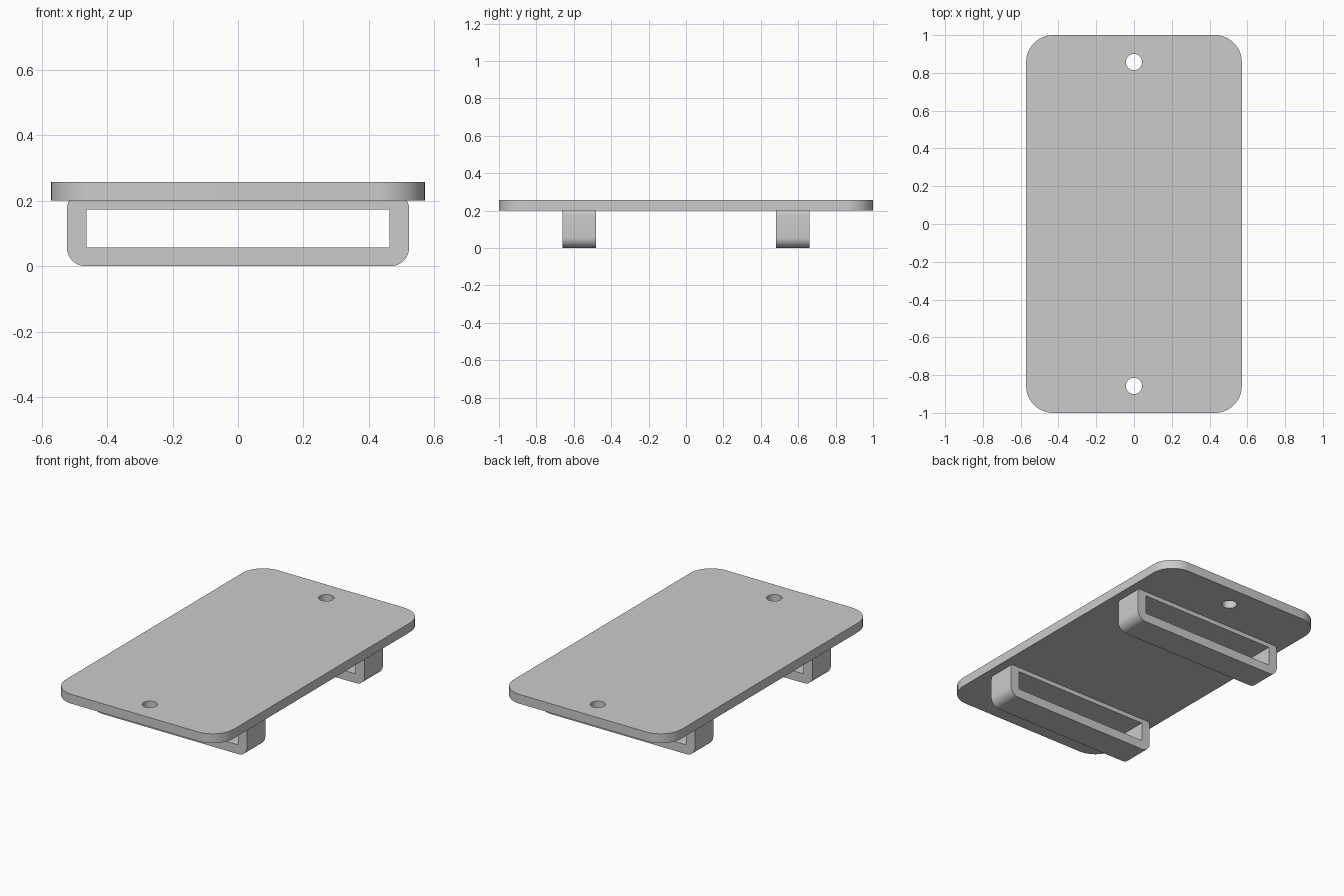
import bpy, bmesh, math
from mathutils import Matrix, Vector

cube = bpy.data.objects.get("Cube")
if cube:
    bpy.data.objects.remove(cube, do_unlink=True)

grey = bpy.data.materials.new("light_grey")
grey.use_nodes = True
grey.diffuse_color = (0.6, 0.6, 0.6, 1)
grey.node_tree.nodes["Principled BSDF"].inputs["Base Color"].default_value = grey.diffuse_color


def rounded_rect(half_w, half_h, radius, steps=12):
    """Counter-clockwise outline, sharp when the radius is zero."""
    points = []
    for quarter, (sx, sy) in enumerate([(1, 1), (-1, 1), (-1, -1), (1, -1)]):
        for i in range(steps + 1 if radius else 1):
            a = math.pi / 2 * (quarter + i / steps)
            points.append((sx * (half_w - radius) + radius * math.cos(a),
                           sy * (half_h - radius) + radius * math.sin(a)))
    return points


def circle(cy, radius, steps=32):
    return [(radius * math.cos(math.tau * i / steps),
             cy + radius * math.sin(math.tau * i / steps)) for i in range(steps)]


def extruded(name, outlines, depth, matrix):
    """Fill the first outline, leave the others open, and extrude along local z."""
    bm = bmesh.new()
    for outline in outlines:
        verts = [bm.verts.new((x, y, 0)) for x, y in outline]
        for a, b in zip(verts, verts[1:] + verts[:1]):
            bm.edges.new((a, b))
    bmesh.ops.triangle_fill(bm, edges=bm.edges[:], use_beauty=True, normal=(0, 0, 1))
    result = bmesh.ops.extrude_face_region(bm, geom=bm.faces[:], use_keep_orig=True)
    top = [v for v in result["geom"] if isinstance(v, bmesh.types.BMVert)]
    bmesh.ops.translate(bm, verts=top, vec=Vector((0, 0, depth)))
    bmesh.ops.transform(bm, matrix=matrix, verts=bm.verts[:])
    bmesh.ops.recalc_face_normals(bm, faces=bm.faces[:])
    mesh = bpy.data.meshes.new(name)
    bm.to_mesh(mesh)
    bm.free()
    mesh.materials.append(grey)
    obj = bpy.data.objects.new(name, mesh)
    bpy.context.collection.objects.link(obj)
    bpy.ops.object.select_all(action="DESELECT")
    obj.select_set(True)
    bpy.context.view_layer.objects.active = obj
    bpy.ops.object.shade_smooth_by_angle(angle=math.radians(30))


# Rounded plate with a screw hole near each end
extruded("plate",
         [rounded_rect(0.571, 1.0, 0.143), circle(-0.857, 0.043), circle(0.857, 0.043)],
         0.057, Matrix.Translation((0, 0, 0.2)))

# Two rectangular strap loops, their tops sunk into the plate
strap_width = 0.178
for name, y in (("front_strap_loop", -0.571), ("back_strap_loop", 0.571)):
    place = Matrix.Translation((0, y + strap_width / 2, 0.115)) @ Matrix.Rotation(math.pi / 2, 4, "X")
    extruded(name, [rounded_rect(0.523, 0.115, 0.057), rounded_rect(0.463, 0.058, 0)],
             strap_width, place)
